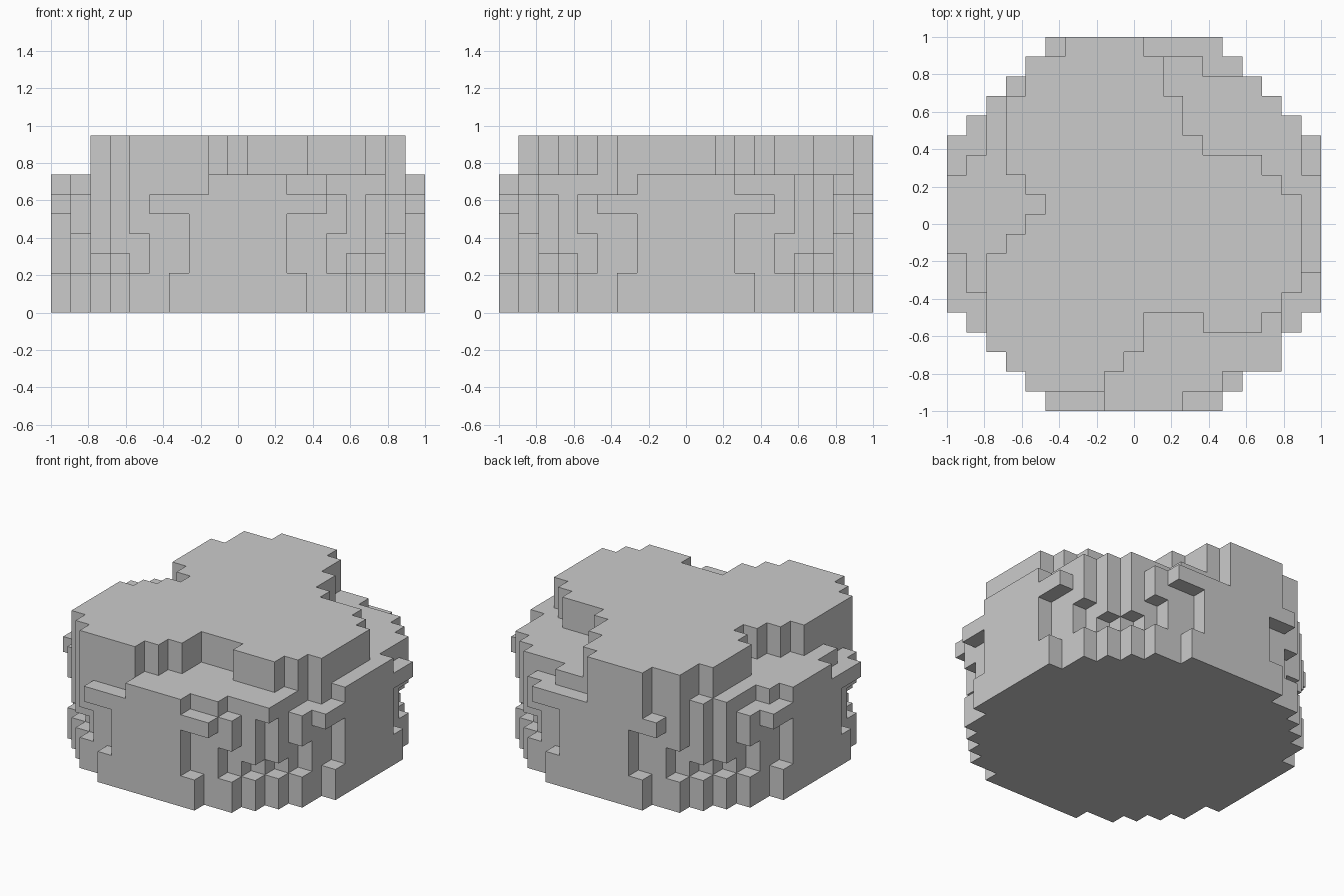
import bpy
import bmesh

if "Cube" in bpy.data.objects:
    bpy.data.objects.remove(bpy.data.objects["Cube"])

N = 19            # cells across
U = 2 / N         # cell size


def disc(starts):
    """Symmetric blocky disc: first filled column per row, mirrored both ways."""
    half = starts + [0] * (10 - len(starts))
    rows = half + half[8::-1]
    return {(x, y) for y, a in enumerate(rows) for x in range(a, N - a)}


def spans(rows):
    """Irregular slab: one (first, end) column span per row."""
    return {(x, y) for y, (a, b) in enumerate(rows) for x in range(a, b)}


def stack(layers):
    return {(x, y, z) for z, mask in layers.items() for x, y in mask}


# Upper slab with its uneven edge
slab = spans([(8, 12), (4, 14), (3, 17), (2, 17), (2, 17), (2, 17), (1, 18), (1, 19),
              (0, 19), (0, 19), (0, 19), (0, 19), (1, 18), (2, 18), (2, 18), (2, 17),
              (3, 16), (4, 13), (6, 10)])
# Raised three-lobed top
lobes = spans([(0, 0), (4, 8), (3, 9), (2, 10), (2, 10), (2, 17), (2, 18), (2, 18),
               (3, 18), (4, 18), (5, 18), (4, 17), (3, 16), (3, 13), (3, 12), (3, 12),
               (4, 11), (4, 11), (6, 10)]) | {(x, 4) for x in (13, 14, 15)}
base = disc([6, 4, 3, 2, 1, 1])

parts = {
    "round_base": stack({0: base, 1: base}),
    # Side wall, growing outward into the hanging rim
    "hanging_rim": stack({2: disc([7, 5, 4, 3, 2, 1, 1]),
                          3: disc([7, 5, 3, 2, 2, 1, 1]),
                          4: disc([7, 4, 3, 2, 1, 1, 1]),
                          5: disc([5, 4, 3, 2, 1])}),
    "upper_slab": stack({6: slab}),
    "raised_top": stack({7: lobes, 8: lobes}),
}
solid = set().union(*parts.values())


def build(name, cells):
    """Skin the cells, leaving out every face hidden inside the whole model."""
    bm = bmesh.new()
    for c in cells:
        for axis in range(3):
            for side in (0, 1):
                n = list(c)
                n[axis] += 2 * side - 1
                if tuple(n) in solid:
                    continue
                u, v = (axis + 1) % 3, (axis + 2) % 3
                ring = []
                for du, dv in ((0, 0), (1, 0), (1, 1), (0, 1)):
                    p = list(c)
                    p[axis] += side
                    p[u] += du
                    p[v] += dv
                    ring.append(bm.verts.new((p[0] * U - 1, p[1] * U - 1, p[2] * U)))
                bm.faces.new(ring if side else ring[::-1])
    bmesh.ops.remove_doubles(bm, verts=bm.verts, dist=1e-4)
    bmesh.ops.dissolve_limit(bm, angle_limit=0.01, verts=bm.verts, edges=bm.edges)
    mesh = bpy.data.meshes.new(name)
    bm.to_mesh(mesh)
    bm.free()
    bpy.context.collection.objects.link(bpy.data.objects.new(name, mesh))


for name, cells in parts.items():
    build(name, cells)
